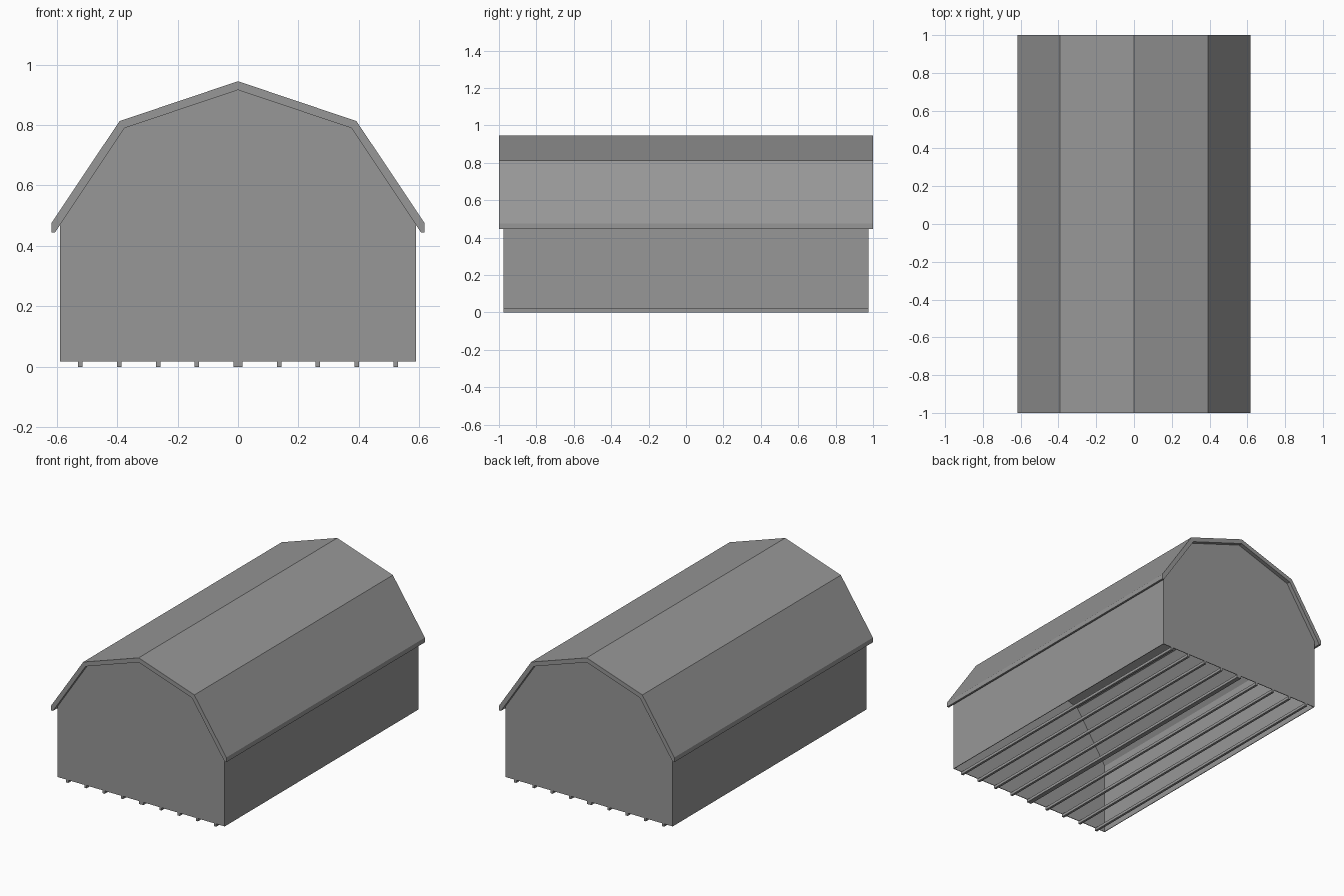
import bpy, bmesh

if "Cube" in bpy.data.objects:
    bpy.data.objects.remove(bpy.data.objects["Cube"])

# One dark grey for the whole building
grey = bpy.data.materials.new("dark_grey")
grey.diffuse_color = (0.31, 0.31, 0.31, 1)
grey.use_nodes = True
grey.node_tree.nodes["Principled BSDF"].inputs["Base Color"].default_value = grey.diffuse_color


def extrude_profile(name, pts, y0, y1):
    """Closed (x, z) profile extruded along y."""
    bm = bmesh.new()
    face = bm.faces.new([bm.verts.new((x, y0, z)) for x, z in pts])
    ext = bmesh.ops.extrude_face_region(bm, geom=[face])
    verts = [v for v in ext["geom"] if isinstance(v, bmesh.types.BMVert)]
    bmesh.ops.translate(bm, verts=verts, vec=(0, y1 - y0, 0))
    bmesh.ops.recalc_face_normals(bm, faces=bm.faces)
    me = bpy.data.meshes.new(name)
    bm.to_mesh(me)
    bm.free()
    me.materials.append(grey)
    ob = bpy.data.objects.new(name, me)
    bpy.context.collection.objects.link(ob)
    return ob


def rect(x0, x1, z0, z1):
    return [(x0, z0), (x1, z0), (x1, z1), (x0, z1)]


def mirrored(half):
    """Left half (outer to ridge) plus its mirror image."""
    return half + [(-x, z) for x, z in reversed(half[:-1])]


BASE, END, T = 0.018, 0.975, 0.004

# Gambrel roof shell with plumb-cut eaves
outer = mirrored([(-0.618, 0.445), (-0.618, 0.475), (-0.392, 0.813), (0, 0.945)])
inner = mirrored([(-0.605, 0.445), (-0.375, 0.79), (0, 0.916)])
extrude_profile("gambrel_roof", outer + inner[::-1], -1, 1)

# Gable end walls, tucked up against the underside of the roof
gable = mirrored([(-0.589, BASE), (-0.589, 0.469), (-0.375, 0.79), (0, 0.916)])
extrude_profile("front_gable_wall", gable, -END, -END + T)
extrude_profile("back_gable_wall", gable, END - T, END)

# Long side walls between the gables
for name, s in (("left_wall", -1), ("right_wall", 1)):
    a, b = sorted((s * (0.589 - T), s * 0.589))
    extrude_profile(name, rect(a, b, BASE, 0.469), -END + T, END - T)

# Floor runners along the open underside; the centre one is double width
extrude_profile("floor_runner_centre", rect(-0.015, 0.015, 0, BASE), -END, END)
for name, s in (("left", -1), ("right", 1)):
    for i in range(1, 5):
        x = s * (0.0075 + i * 0.1285)
        extrude_profile(f"floor_runner_{name}_{i}",
                        rect(x - 0.0075, x + 0.0075, 0, BASE), -END, END)
